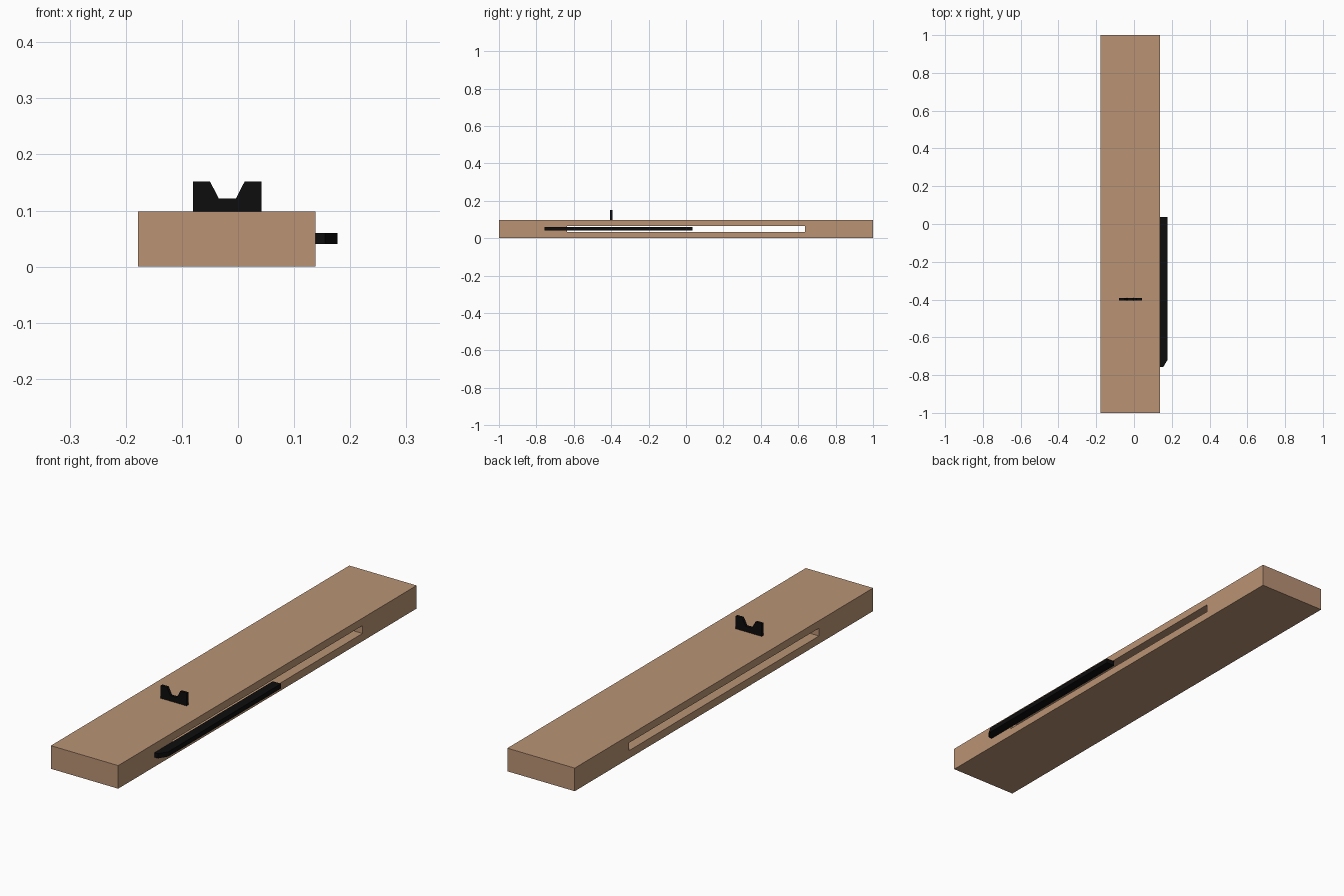
import bpy, bmesh
from mathutils import Vector

if "Cube" in bpy.data.objects:
    bpy.data.objects.remove(bpy.data.objects["Cube"])


def material(name, rgb):
    m = bpy.data.materials.new(name)
    m.diffuse_color = (*rgb, 1)
    m.use_nodes = True
    m.node_tree.nodes["Principled BSDF"].inputs["Base Color"].default_value = m.diffuse_color
    return m


wood = material("light_brown_wood", (0.49, 0.295, 0.178))
black = material("black_metal", (0.004, 0.004, 0.004))


def prism(name, points, offset, mat):
    """Extrude a flat 3D outline along an offset into a closed solid."""
    bm = bmesh.new()
    face = bm.faces.new([bm.verts.new(p) for p in points])
    res = bmesh.ops.extrude_face_region(bm, geom=[face])
    verts = [g for g in res["geom"] if isinstance(g, bmesh.types.BMVert)]
    bmesh.ops.translate(bm, verts=verts, vec=Vector(offset))
    bmesh.ops.recalc_face_normals(bm, faces=bm.faces)
    mesh = bpy.data.meshes.new(name)
    bm.to_mesh(mesh)
    bm.free()
    mesh.materials.append(mat)
    ob = bpy.data.objects.new(name, mesh)
    bpy.context.collection.objects.link(ob)
    return ob


def box(name, x0, x1, y0, y1, z0, z1, mat):
    outline = [(x0, y0, z0), (x1, y0, z0), (x1, y1, z0), (x0, y1, z0)]
    return prism(name, outline, (0, 0, z1 - z0), mat)


# Plank with a long slot cut straight through its sides
plank = box("plank", -0.178, 0.138, -1, 1, 0, 0.098, wood)
cutter = box("slot_cutter", -0.3, 0.3, -0.637, 0.637, 0.033, 0.066, wood)
cutter.hide_render = True
cut = plank.modifiers.new("slot", "BOOLEAN")
cut.operation = "DIFFERENCE"
cut.solver = "EXACT"
cut.object = cutter
bpy.context.view_layer.objects.active = plank
plank.select_set(True)
bpy.ops.object.modifier_apply(modifier=cut.name)
bpy.data.objects.remove(cutter)

# Side rail with a chamfered front tip
rail = [(0.138, -0.757), (0.155, -0.757), (0.177, -0.72), (0.177, 0.036), (0.138, 0.036)]
prism("side_rail", [(x, y, 0.04) for x, y in rail], (0, 0, 0.02), black)

# Upright notched plate on the top face
notch = [(-0.08, 0.098), (0.042, 0.098), (0.042, 0.152), (0.012, 0.152),
         (-0.004, 0.121), (-0.034, 0.121), (-0.05, 0.152), (-0.08, 0.152)]
prism("notched_plate", [(x, -0.405, z) for x, z in notch], (0, 0.012, 0), black)
